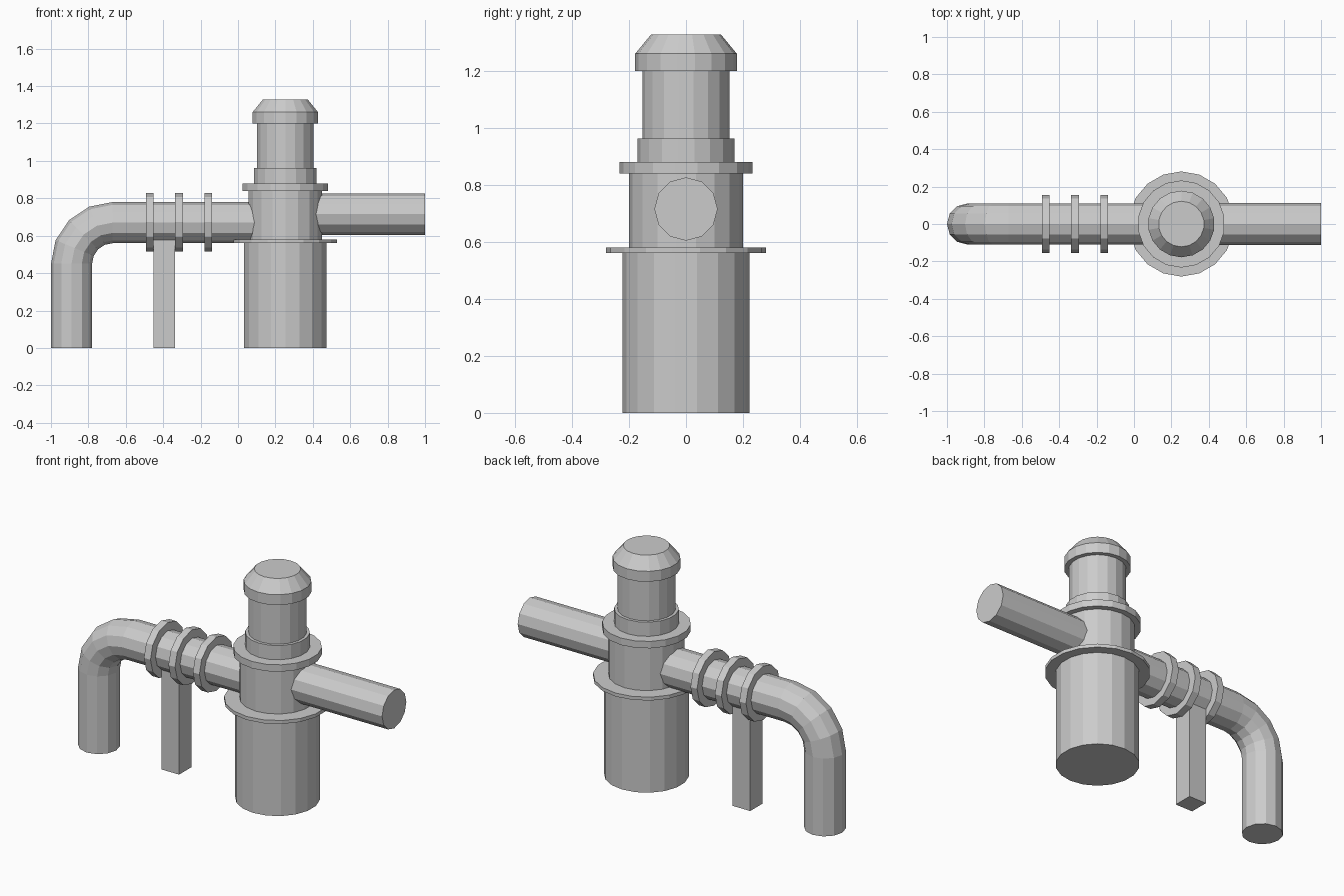
import bpy, bmesh, math
from mathutils import Vector

if "Cube" in bpy.data.objects:
    bpy.data.objects.remove(bpy.data.objects["Cube"])

grey = bpy.data.materials.new("light grey")
grey.use_nodes = True
GREY = (0.6, 0.6, 0.6, 1)
grey.diffuse_color = GREY
grey.node_tree.nodes["Principled BSDF"].inputs["Base Color"].default_value = GREY


def finish(name, bm):
    bmesh.ops.recalc_face_normals(bm, faces=bm.faces[:])
    mesh = bpy.data.meshes.new(name)
    bm.to_mesh(mesh)
    bm.free()
    mesh.materials.append(grey)
    obj = bpy.data.objects.new(name, mesh)
    bpy.context.collection.objects.link(obj)
    return obj


def loft(name, stations, sides):
    """Skin rings given as (centre, tangent, radius) in the xz plane, capped at both ends."""
    bm = bmesh.new()
    rings = []
    for centre, tangent, radius in stations:
        across = Vector((0, 1, 0))
        up = Vector(tangent).normalized().cross(across)
        angles = [math.tau * i / sides for i in range(sides)]
        rings.append([bm.verts.new(Vector(centre) + radius * (math.cos(a) * across + math.sin(a) * up))
                      for a in angles])
    for low, high in zip(rings, rings[1:]):
        for i in range(sides):
            j = (i + 1) % sides
            bm.faces.new((low[i], low[j], high[j], high[i]))
    bm.faces.new(rings[0])
    bm.faces.new(rings[-1])
    return finish(name, bm)


def upright(name, profile):
    return loft(name, [((0.253, 0, z), (0, 0, 1), r) for r, z in profile], 18)


def rod(name, x0, x1, z, r):
    return loft(name, [((x, 0, z), (1, 0, 0), r) for x in (x0, x1)], 12)


# Upright body, stacked sections
upright("lower_barrel", [(0.223, 0), (0.223, 0.56)])
upright("lower_flange", [(0.281, 0.56), (0.281, 0.58)])
upright("middle_barrel", [(0.2, 0.58), (0.2, 0.84)])
upright("upper_flange", [(0.233, 0.84), (0.233, 0.88)])
upright("collar", [(0.17, 0.88), (0.17, 0.962)])
upright("neck", [(0.153, 0.962), (0.153, 1.2)])
upright("hose_barb", [(0.178, 1.2), (0.178, 1.26), (0.122, 1.328)])

# Straight outlet
rod("outlet_pipe", 0.25, 1.0, 0.715, 0.111)

# Bent inlet
PIPE, BEND = 0.11, 0.22
path = [((-0.89, 0, 0), (0, 0, 1), PIPE)]
for step in range(5):
    a = math.pi / 2 * step / 4
    centre = (-0.67 - BEND * math.cos(a), 0, 0.45 + BEND * math.sin(a))
    path.append((centre, (math.sin(a), 0, math.cos(a)), PIPE))
path.append(((0.25, 0, 0.67), (1, 0, 0), PIPE))
loft("bent_pipe", path, 12)

# Grip rings
for n, x in enumerate((-0.472, -0.315, -0.159)):
    rod(f"grip_ring_{n + 1}", x - 0.021, x + 0.021, 0.672, 0.156)

# Square support post
bm = bmesh.new()
bmesh.ops.create_cube(bm, size=1)
for v in bm.verts:
    v.co = (v.co.x * 0.113 - 0.394, v.co.y * 0.113, (v.co.z + 0.5) * 0.6)
finish("support_post", bm)
